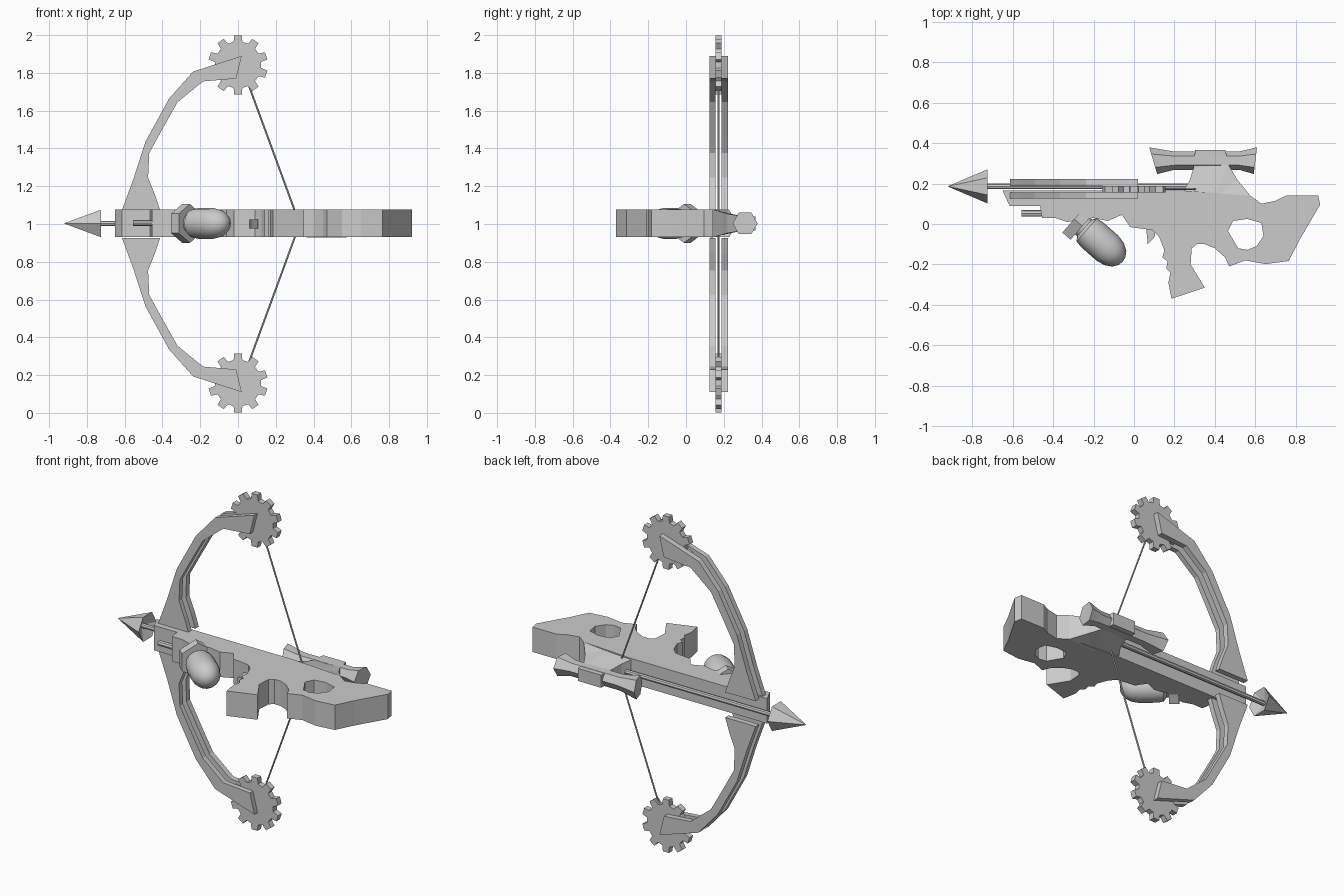
import bpy, bmesh, math
from mathutils import Vector

cube = bpy.data.objects.get("Cube")
if cube:
    bpy.data.objects.remove(cube, do_unlink=True)

grey = bpy.data.materials.new("plain grey")
grey.use_nodes = True
grey.diffuse_color = (0.6, 0.6, 0.6, 1)
grey.node_tree.nodes["Principled BSDF"].inputs["Base Color"].default_value = (0.6, 0.6, 0.6, 1)

MID = 1.0       # height of the stock's middle plane
BOW_Y = 0.172   # middle of the bow


def finish(name, bm, smooth=False):
    bmesh.ops.recalc_face_normals(bm, faces=bm.faces)
    mesh = bpy.data.meshes.new(name)
    bm.to_mesh(mesh)
    bm.free()
    obj = bpy.data.objects.new(name, mesh)
    bpy.context.collection.objects.link(obj)
    mesh.materials.append(grey)
    if smooth:
        bpy.ops.object.select_all(action='DESELECT')
        obj.select_set(True)
        bpy.context.view_layer.objects.active = obj
        bpy.ops.object.shade_smooth_by_angle(angle=math.radians(40))
    return obj


def plate(name, loops, lo, hi, axis):
    """Extrude an outline (further loops are holes) along 'Y' or 'Z'."""
    def place(a, b):
        return (a, b, lo) if axis == 'Z' else (a, lo, b)
    bm = bmesh.new()
    for loop in loops:
        vs = [bm.verts.new(place(*p)) for p in loop]
        for i, v in enumerate(vs):
            bm.edges.new((v, vs[i - 1]))
    bmesh.ops.triangle_fill(bm, use_beauty=True, use_dissolve=False, edges=bm.edges[:])
    ext = bmesh.ops.extrude_face_region(bm, geom=bm.faces[:], use_keep_orig=True)
    vec = Vector((0, 0, hi - lo)) if axis == 'Z' else Vector((0, hi - lo, 0))
    bmesh.ops.translate(bm, vec=vec, verts=[g for g in ext["geom"] if isinstance(g, bmesh.types.BMVert)])
    return finish(name, bm)


def lathe(name, origin, direction, profile, sides, phase=0.0, smooth=True):
    """Sweep (distance, radius[, slant]) rings along a direction; zero radius makes a point."""
    d = Vector(direction).normalized()
    up = Vector((0, 0, 1)) if abs(d.z) < 0.9 else Vector((0, 1, 0))
    side = d.cross(up).normalized()
    up = side.cross(d)
    bm = bmesh.new()
    rings = []
    for t, r, *slant in profile:
        c = Vector(origin) + d * t
        if r == 0:
            rings.append([bm.verts.new(c)] * sides)
            continue
        ring = []
        for k in range(sides):
            a = phase + 2 * math.pi * k / sides
            off = (side * math.cos(a) + up * math.sin(a)) * r
            if slant:
                off += d * off.y * slant[0]
            ring.append(bm.verts.new(c + off))
        rings.append(ring)
    for a, b in zip(rings, rings[1:]):
        for k in range(sides):
            quad = [a[k - 1], a[k], b[k], b[k - 1]]
            bm.faces.new(list(dict.fromkeys(quad)))
    for ring in (rings[0], rings[-1]):
        if len(set(ring)) > 2:
            bm.faces.new(ring)
    return finish(name, bm, smooth)


# Stock with barrel, pistol grip and thumb hole
stock = [(-.65, .165), (-.615, .09), (-.465, .09), (-.455, .03), (-.39, .03), (-.33, .01),
         (-.2, .03), (-.13, .015), (-.06, .045), (-.02, -.015), (.09, -.03), (.125, -.065),
         (.15, -.13), (.14, -.165), (.165, -.185), (.16, -.22), (.18, -.24), (.17, -.29),
         (.185, -.37), (.35, -.315), (.28, -.2), (.285, -.12), (.31, -.1), (.35, -.1),
         (.40, -.12), (.45, -.165), (.47, -.21), (.55, -.18), (.65, -.198), (.765, -.183),
         (.82, -.075), (.92, .095), (.91, .142), (.755, .142), (.7, .115), (.63, .1),
         (.575, .14), (.245, .165)]
hole = [(.465, -.035), (.49, .015), (.56, .025), (.63, .005), (.64, -.06),
        (.605, -.11), (.56, -.128), (.515, -.12)]
plate("stock", [stock, hole], MID - .07, MID + .078, 'Z')

# Scope mount, thinner toward the top
mount = [(.245, .165), (.275, .215), (.295, .28), (.302, .367), (.453, .367),
         (.463, .3), (.51, .22), (.575, .14), (.4, .13)]
obj = plate("scope_mount", [mount], -.075, .075, 'Z')
for v in obj.data.vertices:
    v.co.z *= max(.5, 1 - 4 * max(0, v.co.y - .14))
    v.co.z += MID + .003

# Trigger and small rod under the barrel
plate("trigger", [[(.06, -.02), (.068, -.1), (.105, -.06), (.1, -.02)]], MID - .025, MID + .025, 'Z')
lathe("under_barrel_rod", (-.555, .052, MID + .005), (1, 0, 0), [(0, .016), (.12, .016)], 8)

# Canister with hexagonal collar, slung below the barrel
AXIS = (.75, -.66, 0)
CAN = (-.275, .007, MID + .003)
lathe("canister_collar", CAN, AXIS, [(-.027, .103), (.027, .103)], 6, math.pi / 2, False)
lathe("canister", CAN, AXIS, [(.0, .05), (.04, .055), (.055, .076), (.09, .082), (.19, .082),
                              (.235, .073), (.27, .052), (.288, .025), (.292, 0)], 16)

# Scope: flared at both ends with slanted rims
lathe("scope", (0, .313, MID + .003), (1, 0, 0),
      [(.095, .066, -.3), (.2, .045), (.52, .045), (.60, .066, .12)], 6)

# Arrow
ARROW = (0, .186, MID + .003)
lathe("arrow_shaft", ARROW, (1, 0, 0), [(-.78, .014), (.27, .014)], 8)
lathe("arrow_head", ARROW, (1, 0, 0), [(-.922, 0), (-.725, .084), (-.765, 0)], 6, 0, False)

# Bow halves: paired limb plates, toothed wheel and string, mirrored above and below
limb = [(-.614, .075), (-.555, .235), (-.49, .436), (-.365, .664), (-.238, .807), (.02, .89),
        (-.01, .77), (-.185, .755), (-.32, .645), (-.41, .485), (-.47, .375), (-.476, .246),
        (-.44, .156), (-.413, .075)]
TEETH = 10
wheel = []
for k in range(TEETH):
    for frac, r in ((-.3, .124), (-.2, .158), (.2, .158), (.3, .124)):
        a = math.pi / 2 + (k + frac) * 2 * math.pi / TEETH
        wheel.append((r * math.cos(a), .842 + r * math.sin(a)))

for label, s in (("upper", 1), ("lower", -1)):
    def flip(pts):
        return [(x, MID + s * z) for x, z in pts]
    plate(label + "_limb_near", [flip(limb)], BOW_Y - .047, BOW_Y - .017, 'Y')
    plate(label + "_limb_far", [flip(limb)], BOW_Y + .017, BOW_Y + .05, 'Y')
    plate(label + "_wheel", [flip(wheel)], BOW_Y - .017, BOW_Y + .017, 'Y')
    start, end = Vector((.055, BOW_Y, MID + s * .74)), Vector((.308, BOW_Y, MID + s * .05))
    lathe(label + "_string", start, end - start, [(0, .005), ((end - start).length, .005)], 6)
